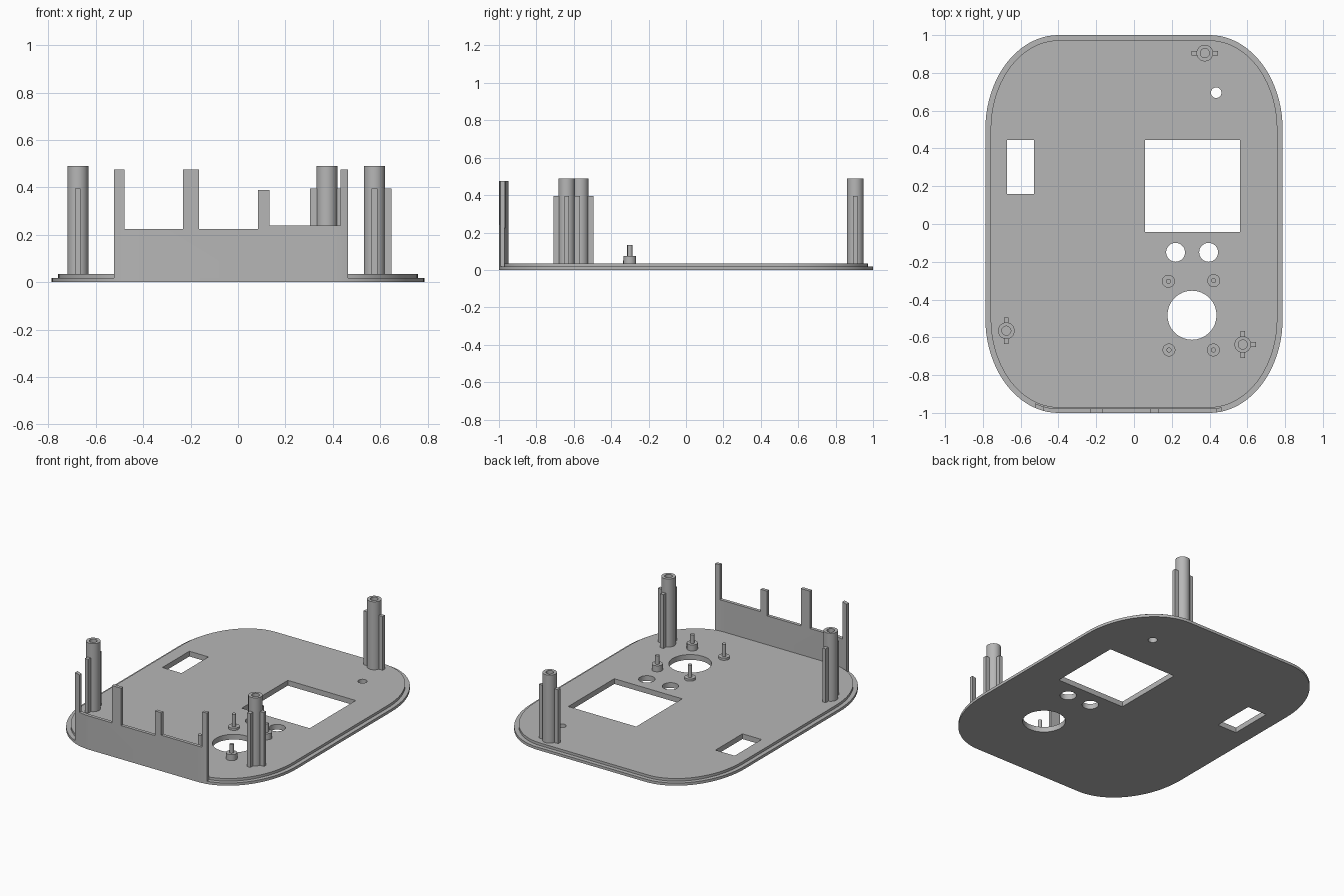
import bpy, bmesh
from math import sin, cos, pi, radians

cube = bpy.data.objects.get("Cube")
if cube:
    bpy.data.objects.remove(cube, do_unlink=True)

grey = bpy.data.materials.new("grey_plastic")
grey.use_nodes = True
grey.diffuse_color = (0.47, 0.47, 0.47, 1)
grey.node_tree.nodes["Principled BSDF"].inputs["Base Color"].default_value = grey.diffuse_color

PLATE_TOP = 0.035


def finish(name, bm):
    bmesh.ops.remove_doubles(bm, verts=bm.verts, dist=1e-5)
    bmesh.ops.recalc_face_normals(bm, faces=bm.faces)
    mesh = bpy.data.meshes.new(name)
    bm.to_mesh(mesh)
    bm.free()
    mesh.materials.append(grey)
    obj = bpy.data.objects.new(name, mesh)
    bpy.context.collection.objects.link(obj)
    return obj


def activate(obj):
    bpy.ops.object.select_all(action='DESELECT')
    obj.select_set(True)
    bpy.context.view_layer.objects.active = obj


def smooth(obj):
    activate(obj)
    bpy.ops.object.shade_smooth_by_angle(angle=radians(30))


def combine(obj, other, operation):
    """Apply a boolean and remove the helper."""
    other.hide_render = True
    mod = obj.modifiers.new("cut", 'BOOLEAN')
    mod.operation, mod.solver, mod.object = operation, 'EXACT', other
    activate(obj)
    bpy.ops.object.modifier_apply(modifier=mod.name)
    bpy.data.objects.remove(other, do_unlink=True)


def loft(name, rings, closed=False):
    """Skin a stack of equal-length rings, capped or joined end to end."""
    bm = bmesh.new()
    loops = [[bm.verts.new(p) for p in ring] for ring in rings]
    pairs = list(zip(loops, loops[1:]))
    if closed:
        pairs.append((loops[-1], loops[0]))
    else:
        bm.faces.new(loops[0])
        bm.faces.new(loops[-1])
    for a, b in pairs:
        for i in range(len(a)):
            j = (i + 1) % len(a)
            bm.faces.new((a[i], a[j], b[j], b[i]))
    return finish(name, bm)


def outline(inset, z, steps=20):
    """Rounded outline with elliptical corners."""
    ring = []
    for k, (sx, sy) in enumerate([(1, 1), (-1, 1), (-1, -1), (1, -1)]):
        for i in range(steps + 1):
            a = (k + i / steps) * pi / 2
            ring.append((sx * 0.4 + (0.387 - inset) * cos(a),
                         sy * 0.5 + (0.5 - inset) * sin(a), z))
    return ring


def circle(x, y, r, z, n=32):
    return [(x + r * cos(2 * pi * i / n), y + r * sin(2 * pi * i / n), z) for i in range(n)]


def lathe(name, x, y, profile):
    return loft(name, [circle(x, y, r, z) for r, z in profile])


def box(name, x0, x1, y0, y1, z0, z1):
    corners = [(x0, y0), (x1, y0), (x1, y1), (x0, y1)]
    return loft(name, [[(x, y, z) for x, y in corners] for z in (z0, z1)])


# Stepped base plate
plate = loft("base_plate", [outline(0, 0), outline(0, 0.018),
                            outline(0.028, 0.018), outline(0.028, PLATE_TOP)])

# Rectangular windows and round holes
for x0, x1, y0, y1 in [(0.057, 0.56, -0.042, 0.445), (-0.672, -0.53, 0.16, 0.445)]:
    combine(plate, box("window_cutter", x0, x1, y0, y1, -0.1, 0.1), 'DIFFERENCE')
for x, y, r in [(0.22, -0.15, 0.05), (0.395, -0.15, 0.05),
                (0.307, -0.483, 0.13), (0.435, 0.695, 0.028)]:
    combine(plate, lathe("hole_cutter", x, y, [(r, -0.1), (r, 0.1)]), 'DIFFERENCE')
smooth(plate)

# Front wall with upright tabs, following the plate edge
wall = loft("front_wall", [outline(0, 0), outline(0, 0.6),
                           outline(0.022, 0.6), outline(0.022, 0)], closed=True)
steps = [(-0.523, 0.475), (-0.48, 0.225), (-0.233, 0.475), (-0.165, 0.225),
         (0.085, 0.39), (0.132, 0.24), (0.433, 0.475), (0.465, 0)]
silhouette = [(steps[0][0], 0)]
for (x0, z), (x1, _) in zip(steps, steps[1:]):
    silhouette += [(x0, z), (x1, z)]
silhouette.append((steps[-1][0], 0))
stencil = loft("wall_stencil", [[(x, y, z) for x, z in silhouette] for y in (-1.1, -0.8)])
combine(wall, stencil, 'INTERSECT')
smooth(wall)

# Hollow screw posts with stiffening ribs
posts = {
    "back_post": (0.375, 0.905, [(1, 0), (-1, 0)]),
    "right_post": (-0.676, -0.565, [(0, 1), (0, -1)]),
    "left_post": (0.576, -0.638, [(0, 1), (0, -1), (1, 0)]),
}
for name, (x, y, ribs) in posts.items():
    smooth(lathe(name, x, y, [(0.044, 0.03), (0.044, 0.49), (0.024, 0.49), (0.024, 0.25)]))
    for i, (dx, dy) in enumerate(ribs):
        cx, cy = x + dx * 0.055, y + dy * 0.055
        hx, hy = (0.016, 0.012) if dx else (0.012, 0.016)
        box(f"{name}_rib_{i + 1}", cx - hx, cx + hx, cy - hy, cy + hy, 0.03, 0.395)

# Small locating pins on shoulders around the big hole
for i, (x, y, shoulder) in enumerate([(0.182, -0.303, 0.05), (0.422, -0.3, 0.075),
                                      (0.185, -0.667, 0.05), (0.42, -0.667, 0.075)]):
    smooth(lathe(f"locating_pin_{i + 1}", x, y,
                 [(0.034, 0.03), (0.034, shoulder), (0.013, shoulder), (0.013, 0.132)]))
